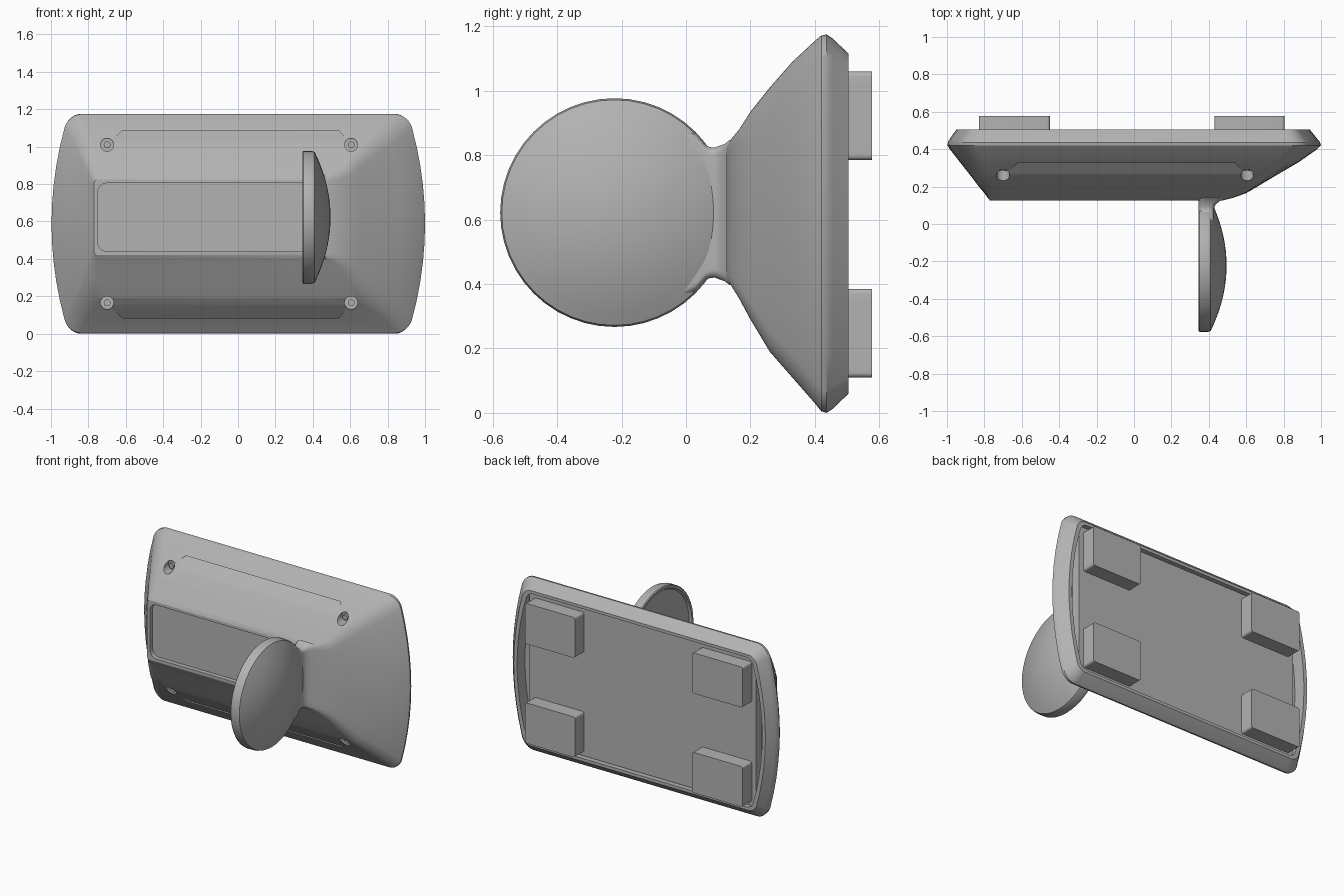
import bpy, bmesh, math
from mathutils import Matrix, Vector

cube = bpy.data.objects.get("Cube")
if cube:
    bpy.data.objects.remove(cube)

grey = bpy.data.materials.new("plain grey")
grey.use_nodes = True
grey.diffuse_color = (0.45, 0.45, 0.45, 1)
grey.node_tree.nodes["Principled BSDF"].inputs["Base Color"].default_value = grey.diffuse_color


def make(name, bm):
    bmesh.ops.recalc_face_normals(bm, faces=bm.faces)
    mesh = bpy.data.meshes.new(name)
    bm.to_mesh(mesh)
    bm.free()
    obj = bpy.data.objects.new(name, mesh)
    bpy.context.collection.objects.link(obj)
    mesh.materials.append(grey)
    return obj


def select(obj):
    bpy.ops.object.select_all(action='DESELECT')
    obj.select_set(True)
    bpy.context.view_layer.objects.active = obj


def smooth(obj):
    select(obj)
    bpy.ops.object.shade_smooth_by_angle(angle=math.radians(30))


def ring(y, x0, x1, z0, z1, r, bulge=0.0, side=10, arc=6):
    """Rounded rectangle at depth y whose left and right sides bow outwards."""
    pts = []
    corners = [(x1 - r, z1 - r, 0), (x0 + r, z1 - r, 1), (x0 + r, z0 + r, 2), (x1 - r, z0 + r, 3)]
    for cx, cz, quarter in corners:
        for i in range(arc + 1):
            a = (quarter + i / arc) * math.pi / 2
            pts.append((cx + r * math.cos(a), cz + r * math.sin(a)))
        if quarter % 2:
            end = z0 + r if quarter == 1 else z1 - r
            x = x0 if quarter == 1 else x1
            for i in range(1, side):
                pts.append((x, cz + (end - cz) * i / side))
    xc, zc, hx, hz = (x0 + x1) / 2, (z0 + z1) / 2, (x1 - x0) / 2, (z1 - z0) / 2
    return [Vector((x - bulge * (x - xc) / hx * ((z - zc) / hz) ** 2, y, z)) for x, z in pts]


def loft(name, rings):
    bm = bmesh.new()
    loops = [[bm.verts.new(p) for p in pts] for pts in rings]
    n = len(loops[0])
    for a, b in zip(loops, loops[1:]):
        for i in range(n):
            bm.faces.new((a[i], a[(i + 1) % n], b[(i + 1) % n], b[i]))
    bm.faces.new(loops[0])
    bm.faces.new(loops[-1])
    return make(name, bm)


def cylinder(name, x, z, y0, y1, radius):
    bm = bmesh.new()
    bmesh.ops.create_cone(bm, cap_ends=True, segments=24, radius1=radius, radius2=radius, depth=y1 - y0,
                          matrix=Matrix.Translation((x, (y0 + y1) / 2, z)) @ Matrix.Rotation(math.pi / 2, 4, 'X'))
    return make(name, bm)


def cut(obj, cutter):
    mod = obj.modifiers.new("cut", 'BOOLEAN')
    mod.operation = 'DIFFERENCE'
    mod.solver = 'EXACT'
    mod.object = cutter
    select(obj)
    bpy.ops.object.modifier_apply(modifier=mod.name)
    bpy.data.objects.remove(cutter)


# Sloped housing, lofted front to back, then turned into a hollow back rim
housing = loft("housing", [ring(*level) for level in (
    (0.125, -0.77, 0.47, 0.42, 0.825, 0.02, 0),
    (0.14, -0.782, 0.53, 0.395, 0.85, 0.03, 0.005),
    (0.165, -0.80, 0.60, 0.355, 0.88, 0.04, 0.012),
    (0.20, -0.83, 0.66, 0.29, 0.935, 0.05, 0.025),
    (0.26, -0.875, 0.76, 0.19, 1.01, 0.06, 0.045),
    (0.33, -0.93, 0.88, 0.11, 1.09, 0.07, 0.07),
    (0.40, -0.985, 0.98, 0.03, 1.155, 0.07, 0.09),
    (0.42, -0.997, 1.0, 0.005, 1.172, 0.07, 0.09),
    (0.437, -0.995, 0.995, 0.0, 1.175, 0.07, 0.09),
    (0.455, -0.985, 0.98, 0.012, 1.163, 0.07, 0.09),
    (0.505, -0.95, 0.94, 0.06, 1.115, 0.05, 0.08),
    (0.505, -0.925, 0.915, 0.08, 1.095, 0.04, 0.08),
    (0.42, -0.925, 0.915, 0.08, 1.095, 0.04, 0.08))])

# Rounded front recess
cut(housing, loft("recess_cutter", [ring(y, -0.75, 0.40, 0.44, 0.805, 0.05) for y in (0.05, 0.155)]))

# Shallow stepped grooves and screw holes on the upper and lower slopes
for label, z_in, z_out, y_in, y_out in (("upper", 1.01, 1.085, 0.258, 0.34), ("lower", 0.165, 0.085, 0.28, 0.365)):
    bm = bmesh.new()
    outline = [(-0.70, z_in, y_in), (-0.62, z_out, y_out), (0.54, z_out, y_out), (0.605, z_in, y_in)]
    front = [bm.verts.new((x, 0.1, z)) for x, z, y in outline]
    back = [bm.verts.new((x, y, z)) for x, z, y in outline]
    bm.faces.new(front)
    bm.faces.new(back)
    for i in range(4):
        j = (i + 1) % 4
        bm.faces.new((front[i], front[j], back[j], back[i]))
    cut(housing, make("groove_cutter", bm))
    for side, x in (("right", -0.70), ("left", 0.605)):
        cut(housing, cylinder("hole_cutter", x, z_in, 0.1, y_in + 0.045, 0.035))
        smooth(cylinder(f"{label}_{side}_screw", x, z_in, y_in + 0.025, y_in + 0.055, 0.018))
smooth(housing)

# Domed thumb disc, a lathe about the x axis with a slightly dished flat side
profile = [(0.36, 0), (0.36, 0.325), (0.345, 0.335), (0.345, 0.35), (0.35, 0.355), (0.395, 0.355), (0.41, 0.35)]
for i in range(1, 10):
    r = 0.35 * (1 - i / 9)
    profile.append((0.41 + 0.085 * (1 - (r / 0.35) ** 2), r))
bm = bmesh.new()
verts = [bm.verts.new((x, -0.222, 0.622 + r)) for x, r in profile]
edges = [bm.edges.new(pair) for pair in zip(verts, verts[1:])]
bmesh.ops.spin(bm, geom=verts + edges, cent=(0, -0.222, 0.622), axis=(1, 0, 0), angle=2 * math.pi, steps=48)
bmesh.ops.remove_doubles(bm, verts=bm.verts, dist=0.0005)
smooth(make("thumb_disc", bm))

# Flared neck joining the disc to the housing
neck = [(-0.02, 0.42, 0.27), (0.03, 0.425, 0.245), (0.06, 0.425, 0.21), (0.075, 0.427, 0.203),
        (0.09, 0.43, 0.202), (0.105, 0.438, 0.208), (0.12, 0.455, 0.213), (0.135, 0.485, 0.225), (0.17, 0.52, 0.23)]
smooth(loft("neck", [ring(y, 0.346, x1, 0.622 - h, 0.622 + h, 0.025) for y, x1, h in neck]))

# Back plate and four mounting pads
smooth(loft("back_plate", [ring(y, -0.86, 0.84, 0.085, 1.09, 0.01) for y in (0.41, 0.48)]))
for side, x0, x1 in (("right", -0.83, -0.45), ("left", 0.43, 0.805)):
    for level, z0, z1 in (("lower", 0.11, 0.385), ("upper", 0.785, 1.06)):
        smooth(loft(f"{level}_{side}_pad", [ring(y, x0, x1, z0, z1, 0.015) for y in (0.47, 0.577)]))
